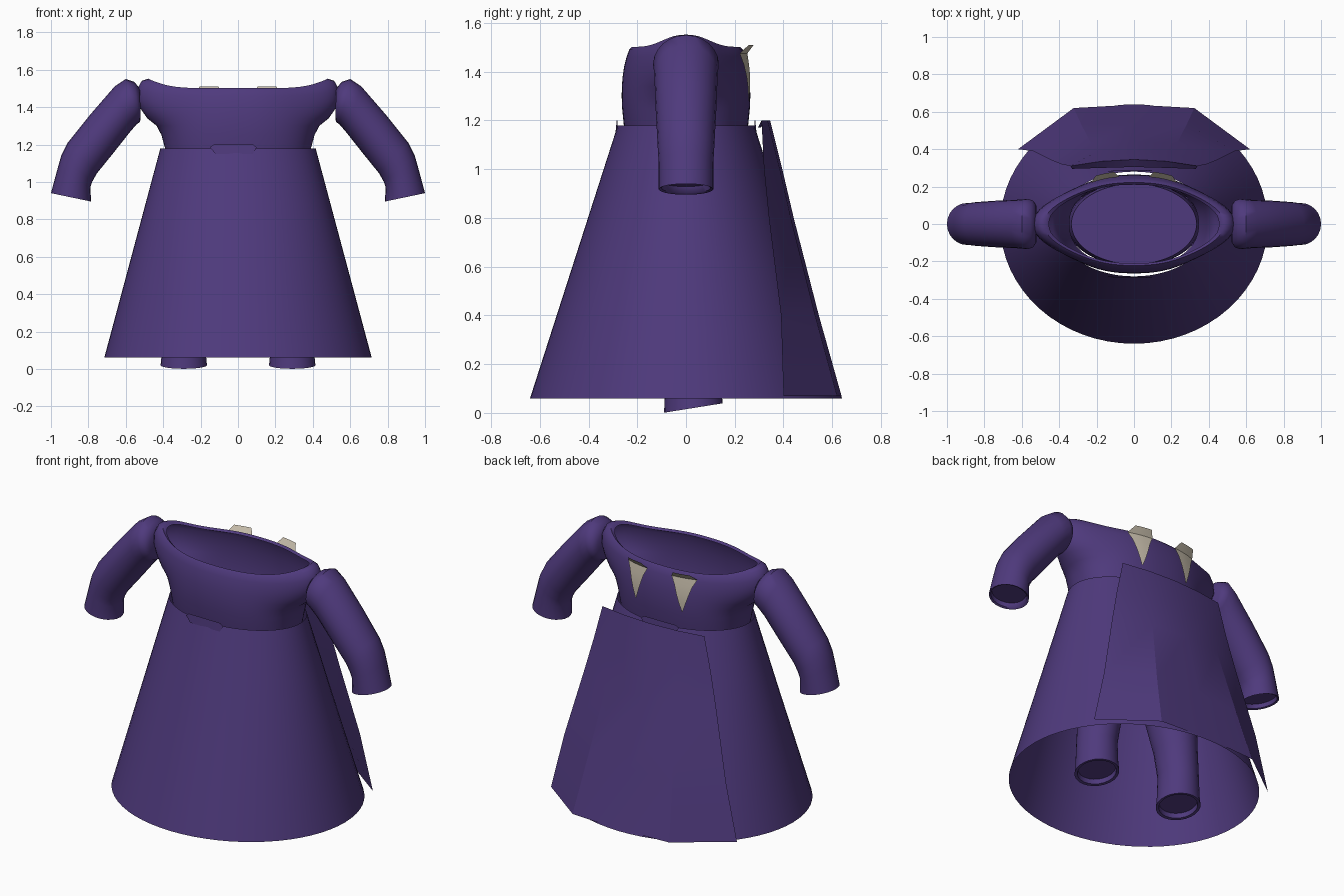
import bpy, bmesh, math
from mathutils import Vector

if "Cube" in bpy.data.objects:
    bpy.data.objects.remove(bpy.data.objects["Cube"])


def material(name, rgb):
    m = bpy.data.materials.new(name)
    m.diffuse_color = (*rgb, 1)
    m.use_nodes = True
    m.node_tree.nodes["Principled BSDF"].inputs["Base Color"].default_value = m.diffuse_color
    return m


PURPLE = material("purple cloth", (0.078, 0.042, 0.205))
BEIGE = material("pale beige", (0.56, 0.50, 0.40))


def loft(name, rows, mat=PURPLE, closed=True, cap_start=False, cap_end=False, angle=40):
    """Skin rows of points into one surface."""
    bm = bmesh.new()
    vs = [[bm.verts.new(p) for p in row] for row in rows]
    n = len(rows[0])
    for a, b in zip(vs, vs[1:]):
        for i in range(n if closed else n - 1):
            j = (i + 1) % n
            bm.faces.new((a[i], a[j], b[j], b[i]))
    if cap_start:
        bm.faces.new(vs[0])
    if cap_end:
        bm.faces.new(vs[-1])
    bmesh.ops.recalc_face_normals(bm, faces=bm.faces)
    me = bpy.data.meshes.new(name)
    bm.to_mesh(me)
    bm.free()
    ob = bpy.data.objects.new(name, me)
    bpy.context.collection.objects.link(ob)
    me.materials.append(mat)
    bpy.ops.object.select_all(action='DESELECT')
    ob.select_set(True)
    bpy.context.view_layer.objects.active = ob
    bpy.ops.object.shade_smooth_by_angle(angle=math.radians(angle))
    return ob


def ring(rx, ry, z, n=48, cx=0, cy=0):
    return [(cx + rx * math.cos(2 * math.pi * i / n),
             cy + ry * math.sin(2 * math.pi * i / n), z) for i in range(n)]


def signed_pow(v, p):
    return math.copysign(abs(v) ** p, v)


# Skirt: open flared cone
loft("skirt", [ring(0.715 - 0.30 * t, 0.64 - 0.36 * t, 0.06 + 1.12 * t, 64)
               for t in (0, 0.25, 0.5, 0.75, 1)])

# Torso: hollow bodice, bulging into round shoulders at both sides
# columns: height, half width, half depth, shoulder bulge, shoulder lift
TORSO = [(1.00, .345, .225, 0, 0), (1.10, .375, .245, 0, 0), (1.18, .390, .255, 0, 0),
         (1.25, .397, .262, .012, 0), (1.30, .40, .264, .035, 0), (1.34, .40, .263, .085, 0),
         (1.38, .40, .260, .120, .01), (1.42, .40, .254, .140, .02),
         (1.46, .395, .244, .143, .035), (1.49, .39, .233, .125, .05),
         (1.502, .38, .222, .100, .05), (1.49, .37, .210, .085, .045)]


def torso_ring(z, rx, ry, bulge, lift, n=72):
    pts = []
    for i in range(n):
        a = 2 * math.pi * i / n
        c, s = math.cos(a), math.sin(a)
        x = rx * signed_pow(c, 0.88) + math.copysign(bulge * abs(c) ** 5, c)
        pts.append((x, ry * signed_pow(s, 0.88), z + lift * abs(c) ** 8))
    return pts


loft("torso", [torso_ring(*r) for r in TORSO], angle=60)

# Sleeves: sections given by upper edge, lower edge and half depth
SLEEVE = [((.525, 1.50), (.520, 1.34), .10), ((.555, 1.535), (.525, 1.32), .125),
          ((.60, 1.55), (.54, 1.31), .135), ((.66, 1.51), (.575, 1.27), .13),
          ((.79, 1.36), (.67, 1.15), .125), ((.91, 1.21), (.755, 1.045), .118),
          ((.945, 1.14), (.78, 1.00), .115), ((.965, 1.07), (.79, .97), .112),
          ((1.0, .94), (.785, .895), .112)]


def sleeve_ring(upper, lower, depth, side, scale=1.0, lift=0.0, n=24):
    u, l = Vector(upper), Vector(lower)
    mid, half = (u + l) / 2, (u - l) / 2 * scale
    pts = []
    for i in range(n):
        a = 2 * math.pi * i / n
        p = mid + half * math.cos(a)
        pts.append((side * p.x, depth * scale * math.sin(a), p.y + lift))
    return pts


for side, label in ((-1, "left"), (1, "right")):
    rows = [sleeve_ring(*s, side) for s in SLEEVE]
    # Shallow recess in the cuff
    rows += [sleeve_ring(*SLEEVE[-1], side, 0.90, 0.005),
             sleeve_ring(*SLEEVE[-1], side, 0.86, 0.03)]
    loft(label + "_sleeve", rows, cap_start=True, cap_end=True, angle=50)

    # Trouser leg with a tilted, recessed hem
    leg = [(.75, .15, .17), (.55, .14, .15), (.35, .118, .125), (.2, .112, .115),
           (.08, .118, .117), (.02, .124, .12), (.022, .108, .105), (.05, .105, .102)]
    rows = []
    for k, (z, rx, ry) in enumerate(leg):
        r = ring(rx, ry, z, 24, side * (.20 + .09 * min(1, (.75 - z) / .5)), .03)
        if k >= 5:
            r = [(x, y, z + (y - .03) * .16) for x, y, z in r]
        rows.append(r)
    loft(label + "_leg", rows, cap_end=True, angle=50)

# Hips closing off the waist, hidden by the skirt
loft("hips", [ring(.335, .215, 1.0), ring(.35, .225, .9), ring(.36, .225, .78),
              ring(.34, .20, .68), ring(.25, .14, .63)], cap_start=True, cap_end=True)

# Cape: faceted panel hanging behind the skirt, top edge folded inwards
# columns: height, half width, edge depth, fold depth, centre depth
CAPE = [(1.17, .33, .295, .300, .305), (1.20, .34, .310, .335, .345),
        (1.00, .39, .320, .385, .395), (.80, .44, .340, .430, .442),
        (.40, .54, .390, .530, .545), (.07, .62, .400, .620, .638)]
loft("cape", [[(f * w, y, z) for f, y in
               ((-1, ye), (-.52, yf), (0, yc), (.52, yf), (1, ye))]
              for z, w, ye, yf, yc in CAPE], closed=False, angle=20)

# Waist tabs: little cloth pieces peeking over the waistband
for label, sgn in (("front", -1), ("back", 1)):
    outline = [(-.15, 1.185), (-.13, 1.20), (.08, 1.20), (.10, 1.185)]
    loft(label + "_waist_tab",
         [[(x, sgn * (.286 - .25 * x * x), z) for x, z in outline],
          [(x * .8, sgn * (.291 - .25 * x * x), 1.15) for x, z in outline]], closed=False)


# Collar points: two tapering pieces down the back, flared at the top
def back_depth(x, z):
    for a, b in zip(TORSO, TORSO[1:]):
        if a[0] <= z <= b[0]:
            t = (z - a[0]) / (b[0] - a[0])
            rx, ry = a[1] + t * (b[1] - a[1]), a[2] + t * (b[2] - a[2])
            return ry * max(0, 1 - (abs(x) / rx) ** 2.27) ** 0.44
    return TORSO[-2][2]


for side, label in ((-1, "left"), (1, "right")):
    rows = []
    for z, half, out in ((1.51, .05, .045), (1.475, .075, .016), (1.43, .052, .012),
                         (1.38, .036, .011), (1.33, .02, .01), (1.28, .003, .008)):
        row = []
        for f in (-1, -.33, .33, 1):
            x = side * (.155 + f * half)
            row.append((x, back_depth(x, min(z, 1.475)) + out, z))
        rows.append(row)
    loft(label + "_collar_point", rows, BEIGE, closed=False)
